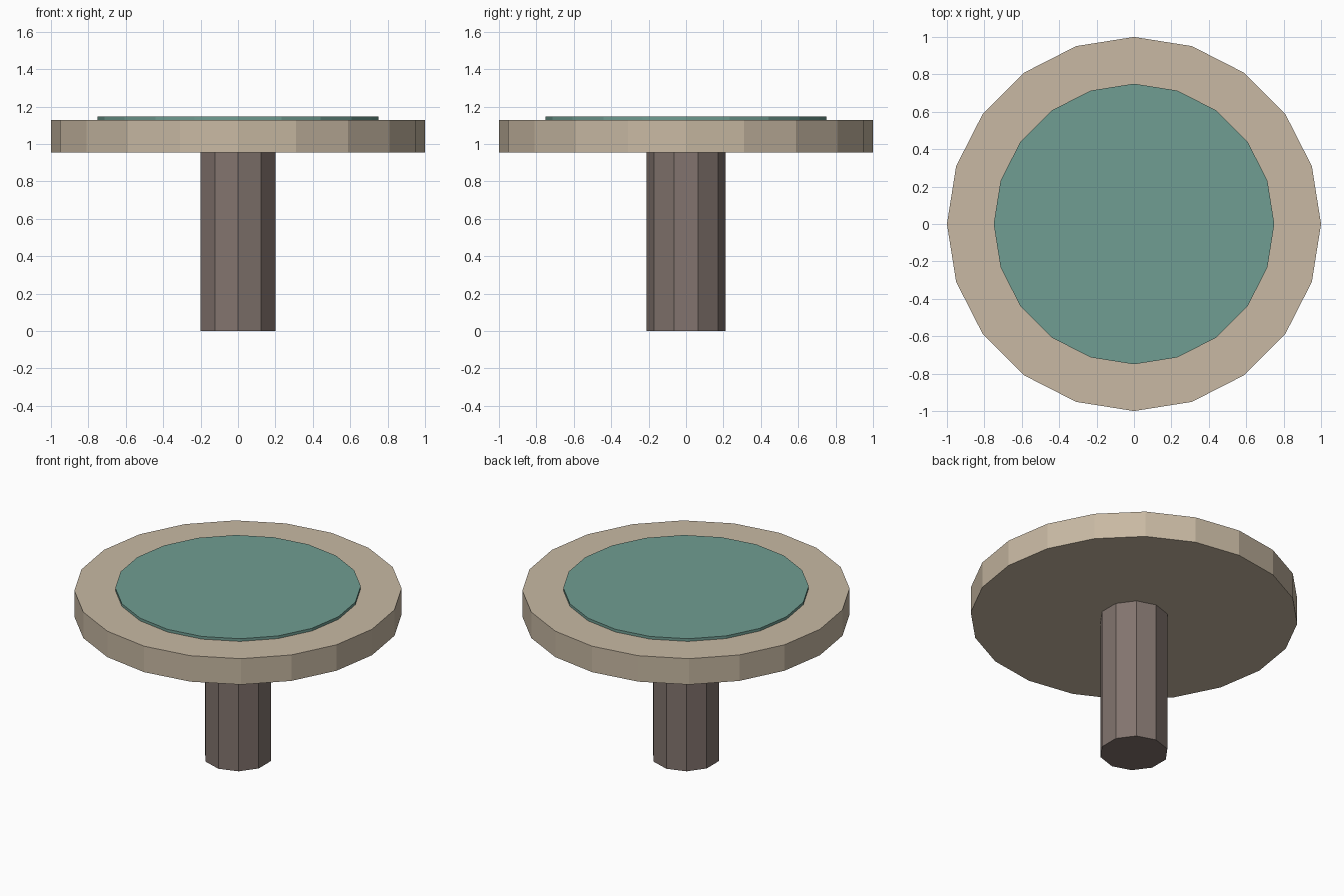
import bpy, bmesh, math

if "Cube" in bpy.data.objects:
    bpy.data.objects.remove(bpy.data.objects["Cube"])


def srgb(r, g, b):
    def lin(c):
        c /= 255
        return c / 12.92 if c <= 0.04045 else ((c + 0.055) / 1.055) ** 2.4
    return (lin(r), lin(g), lin(b), 1.0)


def material(name, rgb):
    m = bpy.data.materials.new(name)
    m.diffuse_color = srgb(*rgb)
    m.use_nodes = True
    m.node_tree.nodes["Principled BSDF"].inputs["Base Color"].default_value = m.diffuse_color
    return m


def prism(name, sides, radius, z0, z1, mat):
    """Upright flat-shaded prism with one corner pointing to +y."""
    bm = bmesh.new()
    angles = [math.pi / 2 + math.tau * i / sides for i in range(sides)]
    base = bm.faces.new([bm.verts.new((radius * math.cos(a), radius * math.sin(a), z0))
                         for a in angles])
    top = bmesh.ops.extrude_face_region(bm, geom=[base], use_keep_orig=True)
    verts = [v for v in top["geom"] if isinstance(v, bmesh.types.BMVert)]
    bmesh.ops.translate(bm, verts=verts, vec=(0, 0, z1 - z0))
    bmesh.ops.recalc_face_normals(bm, faces=bm.faces)
    mesh = bpy.data.meshes.new(name)
    bm.to_mesh(mesh)
    bm.free()
    mesh.materials.append(mat)
    obj = bpy.data.objects.new(name, mesh)
    bpy.context.collection.objects.link(obj)
    return obj


# Central pedestal
prism("pedestal", 10, 0.21, 0.0, 0.953, material("dark brown", (130, 116, 110)))
# Round table top
prism("table_top", 20, 1.0, 0.953, 1.128, material("beige", (200, 185, 163)))
# Thin raised inlay on the top
prism("top_inlay", 20, 0.75, 1.128, 1.146, material("teal", (112, 157, 146)))
